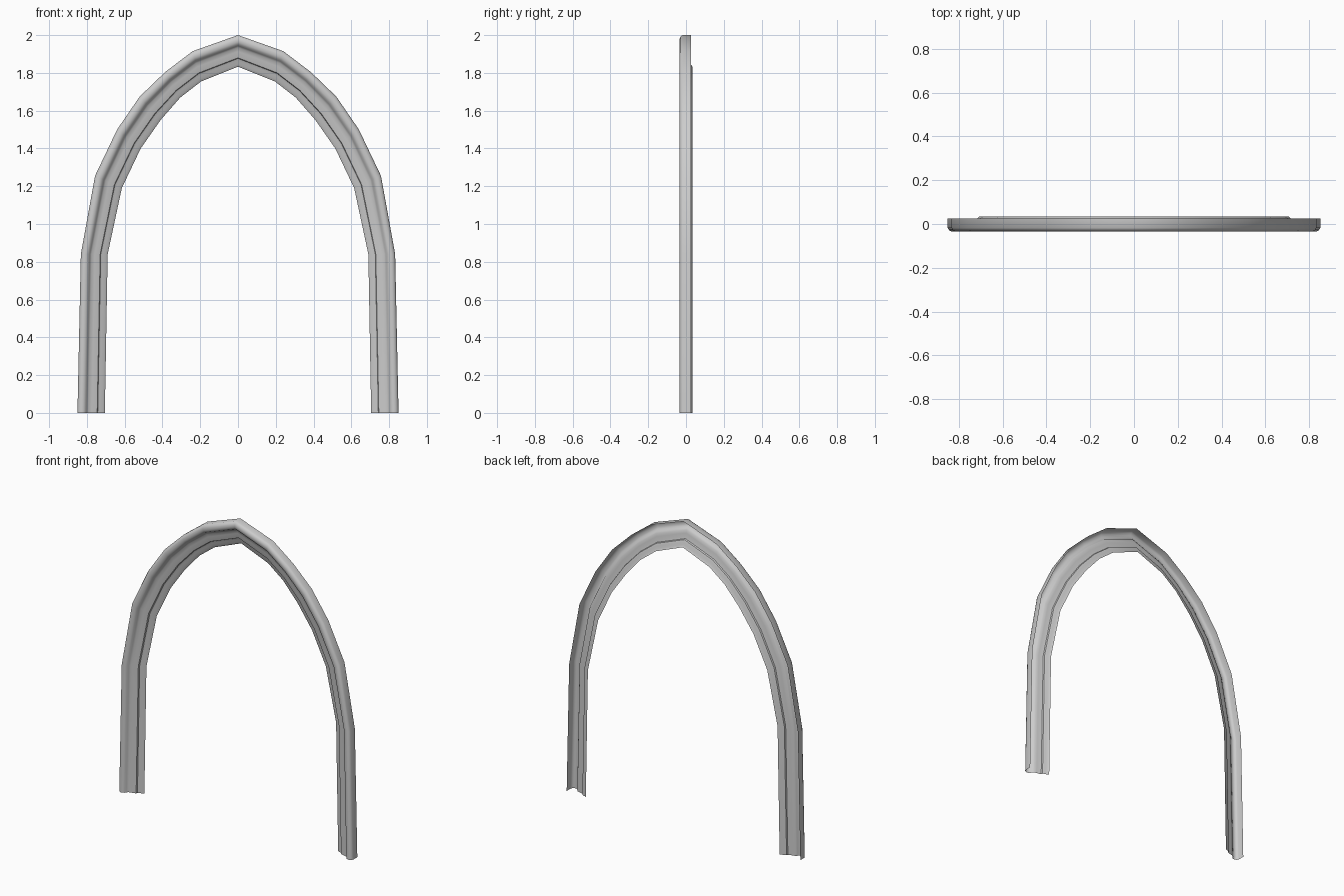
import bpy, bmesh

if "Cube" in bpy.data.objects:
    bpy.data.objects.remove(bpy.data.objects["Cube"])

# Right half of the arch: outer and inner rim, (x, z) from foot to apex
OUTER = [(0.85, 0), (0.832, 0.84), (0.757, 1.255), (0.64, 1.50),
         (0.52, 1.675), (0.385, 1.805), (0.24, 1.915), (0, 2.0)]
INNER = [(0.705, 0), (0.69, 0.84), (0.615, 1.19), (0.515, 1.40),
         (0.41, 1.55), (0.305, 1.67), (0.195, 1.755), (0, 1.833)]

# Moulding section: (fraction from outer rim to inner rim, depth y)
PROFILE = [(0.0, 0.026), (0.0, -0.018), (0.04, -0.028), (0.12, -0.034),
           (0.22, -0.033), (0.30, -0.026), (0.34, -0.014),
           (0.40, -0.006), (0.52, -0.002), (0.64, 0.002), (0.72, 0.006),
           (0.74, 0.016), (0.82, 0.022), (0.92, 0.025), (1.0, 0.034)]


def mirrored(points):
    return points + [(-x, z) for x, z in reversed(points[:-1])]


# Arch moulding: an open-backed sheet swept along the pointed arch
bm = bmesh.new()
rows = []
for (ox, oz), (ix, iz) in zip(mirrored(OUTER), mirrored(INNER)):
    rows.append([bm.verts.new((ox + (ix - ox) * t, y, oz + (iz - oz) * t))
                 for t, y in PROFILE])
for a, b in zip(rows, rows[1:]):
    for i in range(len(PROFILE) - 1):
        bm.faces.new((a[i], b[i], b[i + 1], a[i + 1]))
bm.normal_update()
# Outer wall of the first leg must face +x
bm.faces.ensure_lookup_table()
if bm.faces[0].normal.x < 0:
    bmesh.ops.reverse_faces(bm, faces=bm.faces[:])

mesh = bpy.data.meshes.new("arch_moulding")
bm.to_mesh(mesh)
bm.free()
arch = bpy.data.objects.new("arch_moulding", mesh)
bpy.context.collection.objects.link(arch)
bpy.context.view_layer.objects.active = arch
arch.select_set(True)
bpy.ops.object.shade_smooth_by_angle(angle=0.7)
